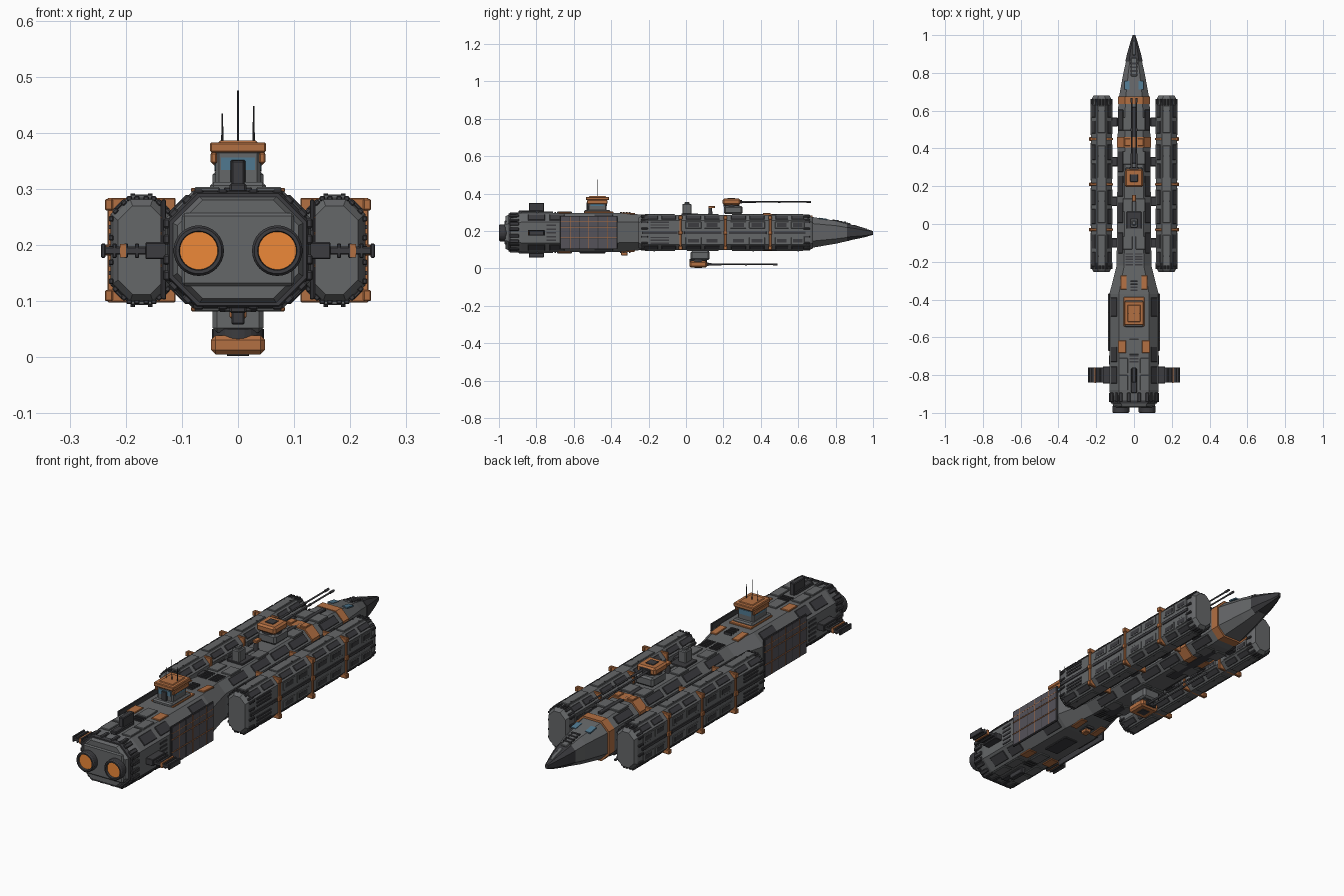
import bpy, bmesh
from math import pi, sin, cos, radians
from mathutils import Matrix, Vector

if "Cube" in bpy.data.objects:
    bpy.data.objects.remove(bpy.data.objects["Cube"])


def material(name, rgb):
    m = bpy.data.materials.new(name)
    m.diffuse_color = (*rgb, 1)
    m.use_nodes = True
    m.node_tree.nodes["Principled BSDF"].inputs["Base Color"].default_value = m.diffuse_color
    return m


GREY = material("hull_grey", (0.13, 0.135, 0.14))
DARK = material("dark_metal", (0.045, 0.045, 0.05))
ORANGE = material("orange_paint", (0.45, 0.16, 0.055))
GLOW = material("engine_glow", (0.85, 0.25, 0.04))
GLASS = material("blue_glass", (0.08, 0.19, 0.28))
CELL = material("solar_cell", (0.09, 0.085, 0.1))


def finish(name, bm, mat):
    bmesh.ops.recalc_face_normals(bm, faces=bm.faces)
    me = bpy.data.meshes.new(name)
    bm.to_mesh(me)
    bm.free()
    me.materials.append(mat)
    ob = bpy.data.objects.new(name, me)
    bpy.context.collection.objects.link(ob)
    return ob


def loft(name, mat, secs, cx=0):
    """Octagonal sections (y, half width, z low, z high, chamfer) joined along y."""
    bm = bmesh.new()
    rings = []
    for y, w, a, b, c in secs:
        half = [(w - c, a), (w, a + c), (w, b - c), (w - c, b)]
        pts = half + [(-x, z) for x, z in reversed(half)]
        rings.append([bm.verts.new((cx + x, y, z)) for x, z in pts])
    for r, s in zip(rings, rings[1:]):
        for i in range(8):
            j = (i + 1) % 8
            bm.faces.new((r[i], r[j], s[j], s[i]))
    bm.faces.new(rings[0])
    bm.faces.new(rings[-1])
    return finish(name, bm, mat)


def boxes(name, mat, items, bevel=0, mirror=False):
    """Items: x, y, z, size x, size y, size z, turn about y, turn about x (degrees)."""
    bm = bmesh.new()
    for it in items:
        x, y, z, sx, sy, sz, ry, rx = (*it, 0, 0)[:8]
        for s in ((1, -1) if mirror else (1,)):
            m = (Matrix.Translation((s * x, y, z)) @ Matrix.Rotation(radians(s * ry), 4, 'Y')
                 @ Matrix.Rotation(radians(rx), 4, 'X') @ Matrix.Diagonal((sx, sy, sz, 1)))
            bmesh.ops.create_cube(bm, size=1, matrix=m)
    if bevel:
        bmesh.ops.bevel(bm, geom=bm.edges[:], offset=bevel, segments=1, affect='EDGES')
    return finish(name, bm, mat)


def rods(name, mat, items, axis='Y', sides=12):
    """Items: x, y, z of the start, radius, end radius, length."""
    bm = bmesh.new()
    turn = Matrix.Rotation(-pi / 2, 4, 'X') if axis == 'Y' else Matrix()
    for x, y, z, r1, r2, l in items:
        bmesh.ops.create_cone(bm, cap_ends=True, segments=sides, radius1=r1, radius2=r2, depth=l,
                              matrix=Matrix.Translation((x, y, z)) @ turn @ Matrix.Translation((0, 0, l / 2)))
    return finish(name, bm, mat)


def lathe(name, mat, cx, cz, prof, n=32):
    bm = bmesh.new()
    rings = [[bm.verts.new((cx + r * cos(2 * pi * i / n), y, cz + r * sin(2 * pi * i / n)))
              for i in range(n)] for r, y in prof]
    for r, s in zip(rings, rings[1:]):
        for i in range(n):
            bm.faces.new((r[i], r[(i + 1) % n], s[(i + 1) % n], s[i]))
    return finish(name, bm, mat)


def collar(cx, cz, w, h, c, y, l, t, k):
    """Cleats around an octagonal section."""
    out = []
    for sx in (1, -1):
        for sz in (1, -1):
            for f in (0.35, 0.9):
                out.append((cx + sx * f * (w - c), y, cz + sz * h, k, l, t))
                out.append((cx + sx * w, y, cz + sz * f * (h - c), t, l, k))
            for f in (0.25, 0.75):
                out.append((cx + sx * (w - c * f), y, cz + sz * (h - c * (1 - f)), k, l, t,
                            sx * (45 if sz > 0 else 135)))
    return out


# Main hull and nose
loft("main_hull", GREY, [(-.965, .108, .105, .28, .045), (-.945, .118, .095, .288, .048),
                         (-.88, .13, .087, .297, .05), (-.37, .13, .087, .297, .05),
                         (-.22, .092, .1, .287, .04), (.6, .085, .1, .285, .038),
                         (.67, .08, .11, .276, .036), (.8, .056, .132, .255, .026), (.88, .038, .15, .233, .018)])
loft("nose_tip", DARK, [(.86, .046, .148, .24, .02), (.9, .037, .155, .23, .016),
                        (.96, .02, .168, .212, .008), (1, .007, .18, .2, .003)])
boxes("nose_spine", GREY, [(0, .83, .246, .03, .1, .012, 0, -12), (0, .93, .217, .018, .08, .012, 0, -17)], .003)
boxes("nose_vent", DARK, [(0, .79 + .02 * i, .256 - .004 * i, .04, .01, .012) for i in range(4)])
boxes("nose_windows", GLASS, [(.036, .735, .265, .026, .045, .006, 0, -9)], mirror=True)
for i, (a, b, w, lo, hi) in enumerate([(.405, .46, .09, .095, .292), (.635, .675, .085, .103, .284)]):
    loft(f"hull_band_{i}", ORANGE, [(a, w, lo, hi, .038), (b, w, lo, hi, .038)])

# Collar cleats at the stern
boxes("stern_cleats", DARK, collar(0, .192, .126, .1, .048, -.918, .05, .014, .018), .003)
loft("stern_ring", DARK, [(-.95, .122, .092, .292, .05), (-.935, .126, .089, .296, .05)])
boxes("stern_plate", GREY, [(0, -.965, .192, .2, .012, .13)], .005)

# Engines
for s, side in ((1, "right"), (-1, "left")):
    lathe(f"engine_nozzle_{side}", DARK, s * .07, .19,
          [(.036, -.95), (.045, -.97), (.045, -.994), (.041, -1), (.035, -1), (.033, -.985)])
    rods(f"engine_glow_{side}", GLOW, [(s * .07, -.99, .19, .0345, .0345, .03)], sides=32)

# Solar panels on the flanks
boxes("solar_frame", DARK, [(.132, -.52, .192, .008, .306, .178)], .002, True)
boxes("solar_cells", CELL, [(.136, -.645 + .05 * i, .134 + .058 * j, .004, .046, .053)
                            for i in range(6) for j in range(3)], 0, True)
boxes("solar_lines", ORANGE, [(.1365, -.52, z, .004, .3, .0025) for z in (.163, .221, .249)]
      + [(.1365, y, .192, .004, .0025, .17) for y in (-.62, -.52, -.42)], 0, True)

# Radiator fins on four sides
boxes("side_fins", DARK, [(.183, -.8, .19, .11, .08, .014), (.145, -.8, .19, .04, .09, .03)]
      + [(.16 + .02 * i, -.8, .19, .008, .08, .026) for i in range(5)], .002, True)
boxes("fin_stripes", ORANGE, [(.205, -.8, .19, .01, .082, .024)], 0, True)
boxes("top_bottom_fins", DARK, [(0, -.8, .322, .024, .08, .058), (0, -.83, .302, .03, .13, .016),
                                (0, -.8, .075, .024, .08, .034), (0, -.83, .085, .03, .13, .012)], .003)

# Side pods
CX, CZ = .172, .191
SEGS = [(-.14, .19), (.09, .2), (.33, .2), (.555, .17)]
for s, side in ((1, "right"), (-1, "left")):
    loft(f"pod_{side}", GREY, [(-.255, .042, .112, .27, .026), (-.24, .05, .101, .281, .03),
                               (-.21, .055, .098, .285, .03), (.63, .055, .098, .285, .03),
                               (.665, .05, .101, .281, .03), (.68, .042, .112, .27, .026)], s * CX)
boxes("pod_bands", ORANGE, [(CX, y, CZ, .122, .012, .186) for y in (-.03, .21, .45)], .002, True)
boxes("pod_band_clamps", ORANGE, [(CX + .058, y, z, .014, .02, .02) for y in (-.03, .21, .45)
                                  for z in (.11, .191, .272)], .002, True)
boxes("pod_cleats", DARK, [c for y in (-.222, .645) for c in collar(CX, CZ, .054, .092, .03, y, .035, .009, .01)],
      .002, True)
side_x = (CX + .055, CX - .055)
wins = [(y + d * l / 4, l * .42, z) for y, l in SEGS[1:] for d in (-1, 1) for z in (.148, .232)]
boxes("pod_window_frames", GREY, [(x, y, z, .006, l, .036) for x in side_x for y, l, z in wins], .001, True)
boxes("pod_windows", DARK, [(x, y, z, .008, l * .7, .02) for x in side_x for y, l, z in wins], 0, True)
boxes("pod_side_rail", DARK, [(CX + .055, y, CZ, .008, l, .014) for y, l in SEGS], .001, True)
boxes("pod_vents", DARK, [(CX + .055, -.14, z, .008, .1, .007) for z in (.135, .15, .165, .217, .232, .247)], 0, True)
boxes("pod_top_plates", GREY, [(CX, y, z, .04, l * .85, .008) for y, l in SEGS for z in (.286, .097)], .002, True)
boxes("pod_chamfer_plates", DARK, [(CX + s * .04, y + d * l / 4, z, .026, l * .4, .007, s * r)
                                   for y, l in SEGS for d in (-1, 1) for s in (1, -1)
                                   for z, r in ((.27, 45), (.113, 135))], .002, True)
rods("pod_lugs", DARK, [(s * CX + d, y, z, .004, .004, .008) for s in (1, -1) for d in (-.016, .016)
                        for y in (-.17, .12, .36, .6) for z in (.284, .09)], 'Z', 8)
boxes("pod_struts", DARK, [(.105, y, z, .04, .05, .03) for y in (-.1, .12, .33, .54) for z in (.15, .23)], .004, True)

# Bridge tower and masts
boxes("bridge_tower", GREY, [(0, -.475, .33, .08, .1, .08), (0, -.475, .302, .1, .14, .02)], .006)
boxes("bridge_windows", GLASS, [(0, -.475, .345, .084, .07, .022), (0, -.475, .345, .06, .104, .022)])
boxes("bridge_roof", ORANGE, [(0, -.473, .374, .1, .125, .018), (0, -.473, .383, .07, .09, .006),
                              (.043, -.475, .355, .012, .11, .02), (-.043, -.475, .355, .012, .11, .02)], .003)
boxes("bridge_door", DARK, [(0, -.527, .328, .026, .01, .048)], .002)
boxes("bridge_apron", ORANGE, [(0, -.465, .298, .11, .155, .01)], .002)
rods("masts", DARK, [(0, -.475, .38, .002, .0015, .095), (-.028, -.475, .38, .002, .0015, .054),
                     (.028, -.475, .38, .002, .0015, .068)], 'Z', 8)

# Twin-barrel turrets, above and below
for name, y, z, d, base in (("upper", .243, .356, 1, .044), ("lower", .065, .022, -1, .05)):
    boxes(f"{name}_turret", ORANGE, [(0, y, z, .096, .095, .034)], .008)
    boxes(f"{name}_turret_hatch", DARK, [(0, y, z + d * .017, .04, .04, .006), (0, y + .05, z, .05, .012, .02)], .001)
    boxes(f"{name}_turret_base", GREY, [(0, y + .01, z - d * (.022 + base / 2), .09, .1, base)], .008)
    rods(f"{name}_turret_ring", DARK, [(0, y, z - .027, .042, .042, .054) if d < 0 else (0, y, z - .025, .042, .042, .03)],
         'Z', 24) if d > 0 else rods(f"{name}_turret_ring", DARK, [(0, y, z + .01, .046, .046, .018)], 'Z', 24)
    rods(f"{name}_barrels", DARK, [b for x in (-.013, .013) for b in
                                   ((x, y + .04, z, .006, .005, .09), (x, y + .13, z, .0038, .0038, .295),
                                    (x, y + .4, z, .0055, .0055, .025), (x, y + .25, z, .0055, .0055, .012))])

# Sensors on the forward deck
boxes("sensor_post", GREY, [(0, .005, .315, .04, .05, .06), (0, .005, .348, .022, .025, .014)], .004)
boxes("sensor_foot", DARK, [(0, .02, .289, .08, .09, .01)], .002)
rods("beacon_post", DARK, [(0, .13, .28, .012, .009, .045)], 'Z')
boxes("beacon_head", ORANGE, [(0, .137, .328, .022, .035, .012)], .002)
boxes("belly_sensor", ORANGE, [(0, -.33, .078, .03, .035, .018)], .003)

# Deck and belly plating
boxes("orange_hatches", ORANGE, [(.063, -.65, z, .042, .065, .008) for z in (.298, .086)]
      + [(.055, -.31, z, .032, .075, .008, 0, r) for z, r in ((.294, -4), (.091, 4))]
      + [(.035, y, .293, .03, .04, .008) for y in (.433,)], .002, True)
boxes("deck_plates", GREY, [(.055, y, z, .045, .08, .008) for y in (-.75, -.84) for z in (.299, .086)]
      + [(.034, y, z, .05, .07, .01) for y in (-.1, .1, .35, .53) for z in (.287, .099)], .002, True)
boxes("centre_plates", GREY, [(0, -.65, z, .05, .08, .01) for z in (.298, .086)], .002)
boxes("deck_vents", DARK, [(0, y + .016 * i, z, w, .008, .012) for y, w in ((-.35, .036), (-.73, .05))
                           for i in range(4) for z in (.296, .089)]
      + [(s * .026, -.215 + .014 * i, z, .04, .007, .012) for s in (1, -1) for i in range(5) for z in (.285, .101)])
boxes("deck_spine", DARK, [(0, .47, .285, .022, .3, .014), (0, .4, .1, .05, .3, .012), (0, -.13, .1, .05, .1, .012),
                           (0, -.5, .087, .07, .14, .012)], .003)
boxes("hull_chamfer_plates", DARK, [(.105, y, z, .045, l, .008, r) for y, l in ((-.8, .09), (-.69, .08), (-.44, .1))
                                    for z, r in ((.272, 45), (.112, 135))]
      + [(.07, y, z, .036, .11, .008, r) for y in (-.1, .06, .2, .33, .55)
         for z, r in ((.266, 45), (.119, 135))], .002, True)
boxes("flank_vents", DARK, [(.13, -.72, .15 + .02 * i, .006, .05, .009) for i in range(5)], 0, True)
